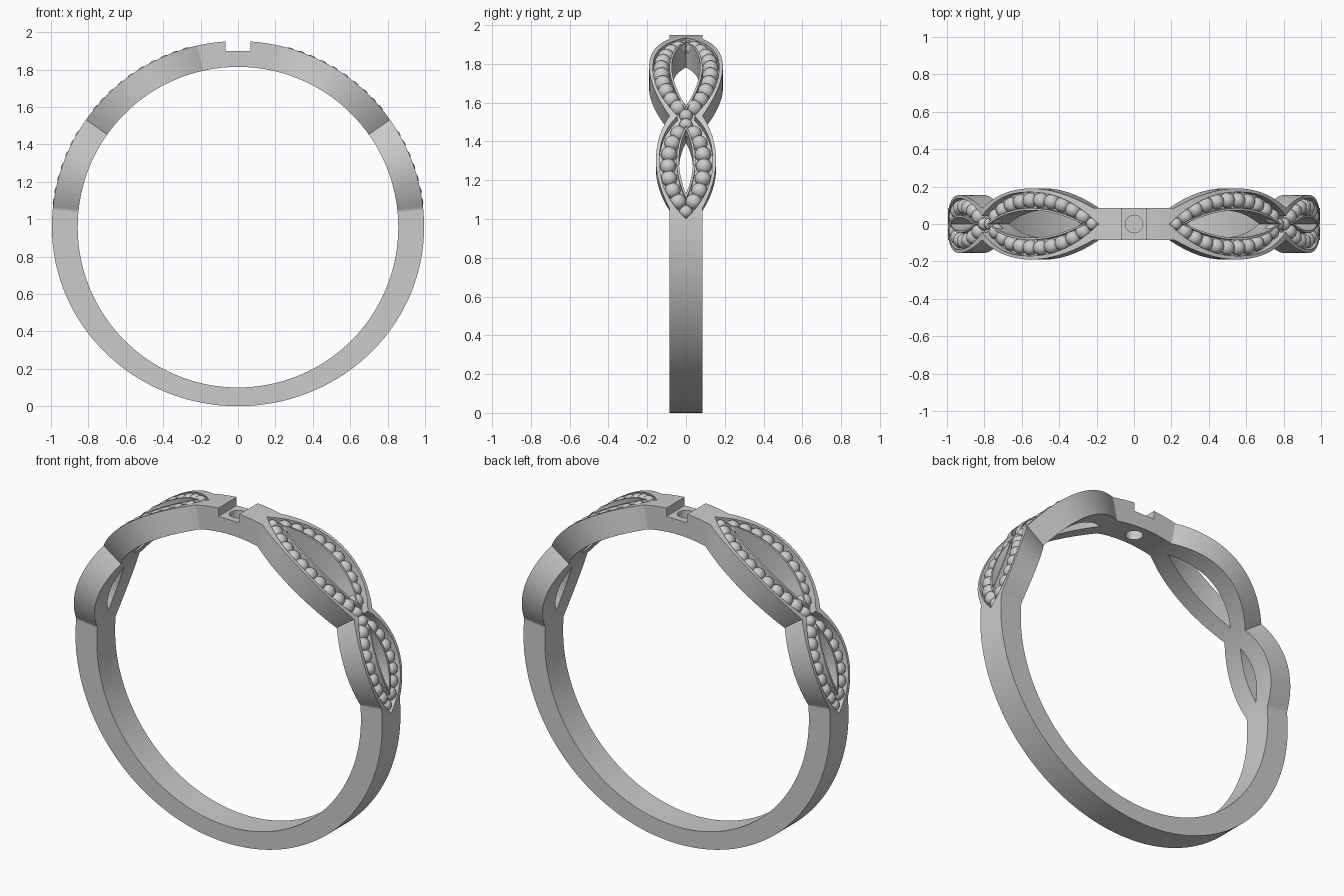
import bpy, bmesh
from math import sin, cos, radians, pi

if "Cube" in bpy.data.objects:
    bpy.data.objects.remove(bpy.data.objects["Cube"])

CZ, R_OUT, R_IN, W, DEPTH = 0.957, 0.995, 0.857, 0.085, 0.045
# per lens: (start, end, peak, exponent), angles in degrees from the top
EDGE = [(12.6, 54.7, 0.105, 2), (54.7, 84.3, 0.07, 2)]
CH_OUT = [(11, 57.5, 0.17, 2.3), (52, 87.5, 0.137, 2.3)]
CH_IN = [(15, 52.5, 0.085, 2), (58.3, 81.5, 0.048, 2)]
HOLE = [(16, 51.3, 0.073, 2), (59.5, 80, 0.036, 2)]
BEADS = [(13.4, 53.2, 0.127, 2.3, 11), (56.6, 85.2, 0.092, 2.3, 8)]


def lens(a, rows):
    best = 0
    for s, e, peak, p in rows:
        u = abs((2 * a - s - e) / (e - s))
        if u < 1:
            best = max(best, peak * (1 - u ** p))
    return best


def point(a, y, depth, inner=False):
    t = radians(a)
    if inner:
        return (R_IN * sin(t), y, CZ + R_IN * cos(t))
    b = R_OUT if a <= 90 else CZ
    return ((R_OUT - depth) * sin(t), y, CZ + (b - depth) * cos(t))


def section(a):
    hole = lens(a, HOLE)
    ci = max(hole, lens(a, CH_IN))
    co = max(ci, lens(a, CH_OUT))
    w = W + lens(a, EDGE)
    return [point(a, hole, 0, True), point(a, w, 0, True), point(a, w, 0),
            point(a, co, 0), point(a, co, DEPTH), point(a, ci, DEPTH),
            point(a, ci, 0), point(a, hole, 0)]


def finish(bm, name):
    me = bpy.data.meshes.new(name)
    bm.to_mesh(me)
    bm.free()
    ob = bpy.data.objects.new(name, me)
    bpy.context.collection.objects.link(ob)
    return ob


def smooth(ob):
    bpy.ops.object.select_all(action='DESELECT')
    ob.select_set(True)
    bpy.context.view_layer.objects.active = ob
    bpy.ops.object.shade_smooth_by_angle(angle=radians(30))


def sweep(name, angles, cap=False):
    bm = bmesh.new()
    for sx in (1, -1):
        for sy in (1, -1):
            rings = [[bm.verts.new((x * sx, y * sy, z)) for x, y, z in section(a)] for a in angles]
            for r0, r1 in zip(rings, rings[1:]):
                for i in range(8):
                    j = (i + 1) % 8
                    bm.faces.new((r0[i], r0[j], r1[j], r1[i]))
    # drop the inner sheet on the centre plane where the halves meet
    sheet = [f for f in bm.faces if all(abs(v.co.y) < 1e-6 for v in f.verts)]
    bmesh.ops.delete(bm, geom=sheet, context='FACES')
    bmesh.ops.remove_doubles(bm, verts=bm.verts[:], dist=1e-5)
    bmesh.ops.dissolve_degenerate(bm, edges=bm.edges[:], dist=1e-5)
    if cap:
        bmesh.ops.holes_fill(bm, edges=[e for e in bm.edges if e.is_boundary], sides=0)
    bmesh.ops.recalc_face_normals(bm, faces=bm.faces[:])
    return finish(bm, name)


def steps(a, b, n):
    return [a + (b - a) * i / n for i in range(n)]


# band with the two openwork lenses on each shoulder
band = sweep("band", steps(10, 12.6, 6) + steps(12.6, 54.7, 56) + steps(54.7, 84.3, 44)
             + steps(84.3, 88, 8) + steps(88, 180, 46) + [180])
smooth(band)

# top bridge with a square notch and a peg hole
bridge = sweep("top_bridge", steps(0, 10, 6) + [10], cap=True)
bpy.ops.mesh.primitive_cube_add(size=1, location=(0, 0, 2.0))
notch = bpy.context.object
notch.name = "notch_cutter"
notch.scale = (0.136, 0.4, 0.2)
bpy.ops.mesh.primitive_cylinder_add(vertices=40, radius=0.047, depth=0.4, location=(0, 0, 1.87))
peg = bpy.context.object
peg.name = "peg_hole_cutter"
for cutter in (notch, peg):
    cutter.hide_render = True
    cutter.hide_set(True)
    mod = bridge.modifiers.new("cut", 'BOOLEAN')
    mod.operation = 'DIFFERENCE'
    mod.solver = 'EXACT'
    mod.object = cutter
smooth(bridge)


# evenly spaced centres along one side of a lens
def bead_path(s, e, peak, p, n):
    pts = []
    for i in range(401):
        a = s + (e - s) * i / 400
        pts.append(point(a, lens(a, [(s, e, peak, p)]), 0.036))
    dist = [0]
    for q, r in zip(pts, pts[1:]):
        dist.append(dist[-1] + sum((u - v) ** 2 for u, v in zip(q, r)) ** 0.5)
    return [pts[min(range(401), key=lambda k: abs(dist[k] - dist[-1] * i / n))] for i in range(n + 1)]


# beads set in the channels
bm = bmesh.new()
for row in BEADS:
    path = bead_path(*row)
    for i, (x, y, z) in enumerate(path):
        tip = i in (0, len(path) - 1)
        for sx in (1, -1):
            for sy in ((1,) if tip else (1, -1)):
                new = bmesh.ops.create_uvsphere(bm, u_segments=24, v_segments=14,
                                                radius=0.034 if tip else 0.041)
                bmesh.ops.translate(bm, verts=new["verts"], vec=(x * sx, 0 if tip else y * sy, z))
beads = finish(bm, "beads")
smooth(beads)
